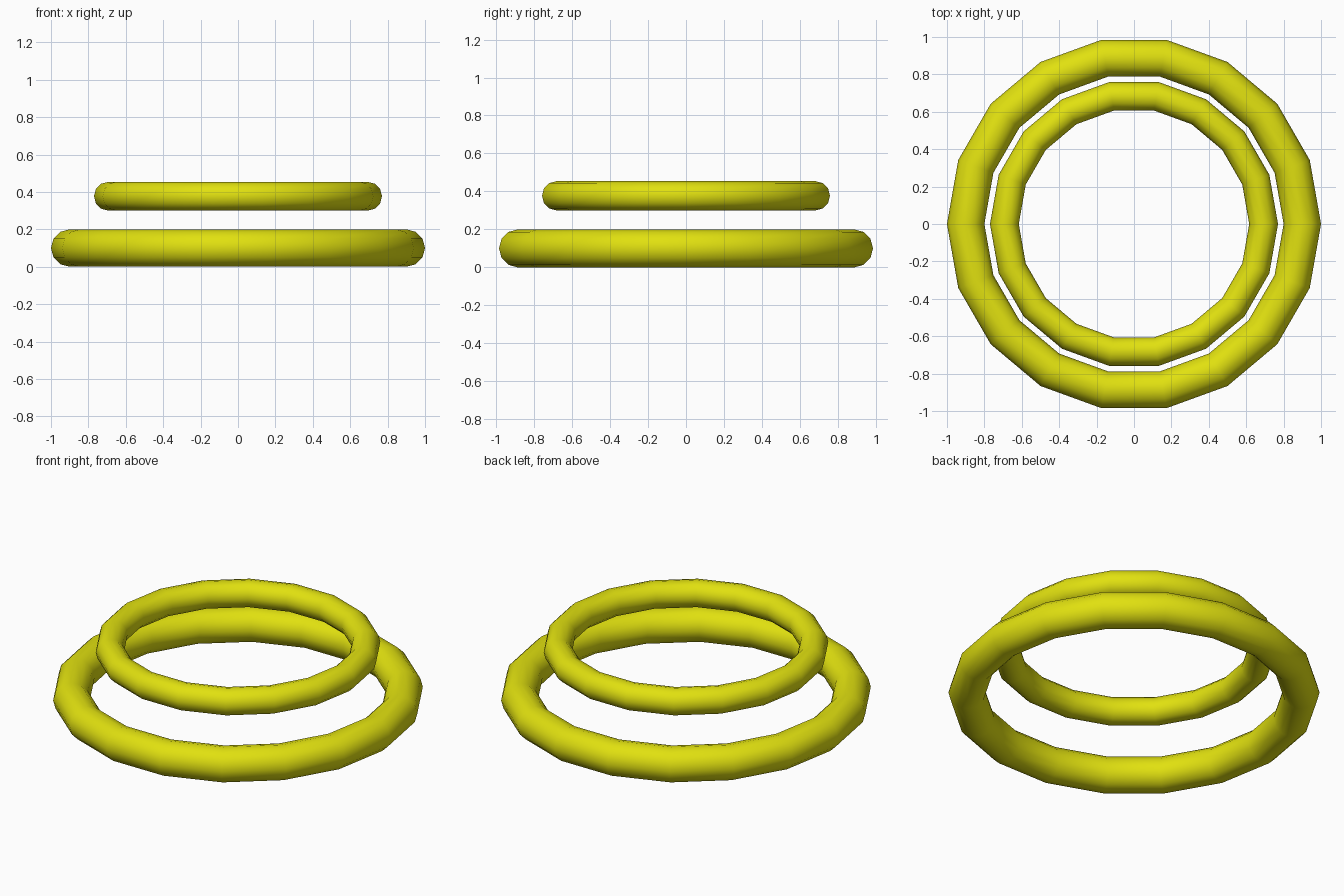
import bpy

cube = bpy.data.objects.get("Cube")
if cube:
    bpy.data.objects.remove(cube, do_unlink=True)

# Single yellow colour
yellow = bpy.data.materials.new("yellow")
yellow.use_nodes = True
colour = (0.75, 0.75, 0.005, 1)
yellow.diffuse_color = colour
yellow.node_tree.nodes["Principled BSDF"].inputs["Base Color"].default_value = colour


def add_ring(name, major, minor, height):
    bpy.ops.mesh.primitive_torus_add(
        major_segments=18, minor_segments=12,
        major_radius=major, minor_radius=minor, location=(0, 0, height))
    ring = bpy.context.object
    ring.name = name
    ring.data.materials.append(yellow)
    bpy.ops.object.shade_smooth()


# Large ring on the ground, smaller ring floating above it
add_ring("lower_ring", 0.9, 0.1, 0.1)
add_ring("upper_ring", 0.693, 0.077, 0.377)
